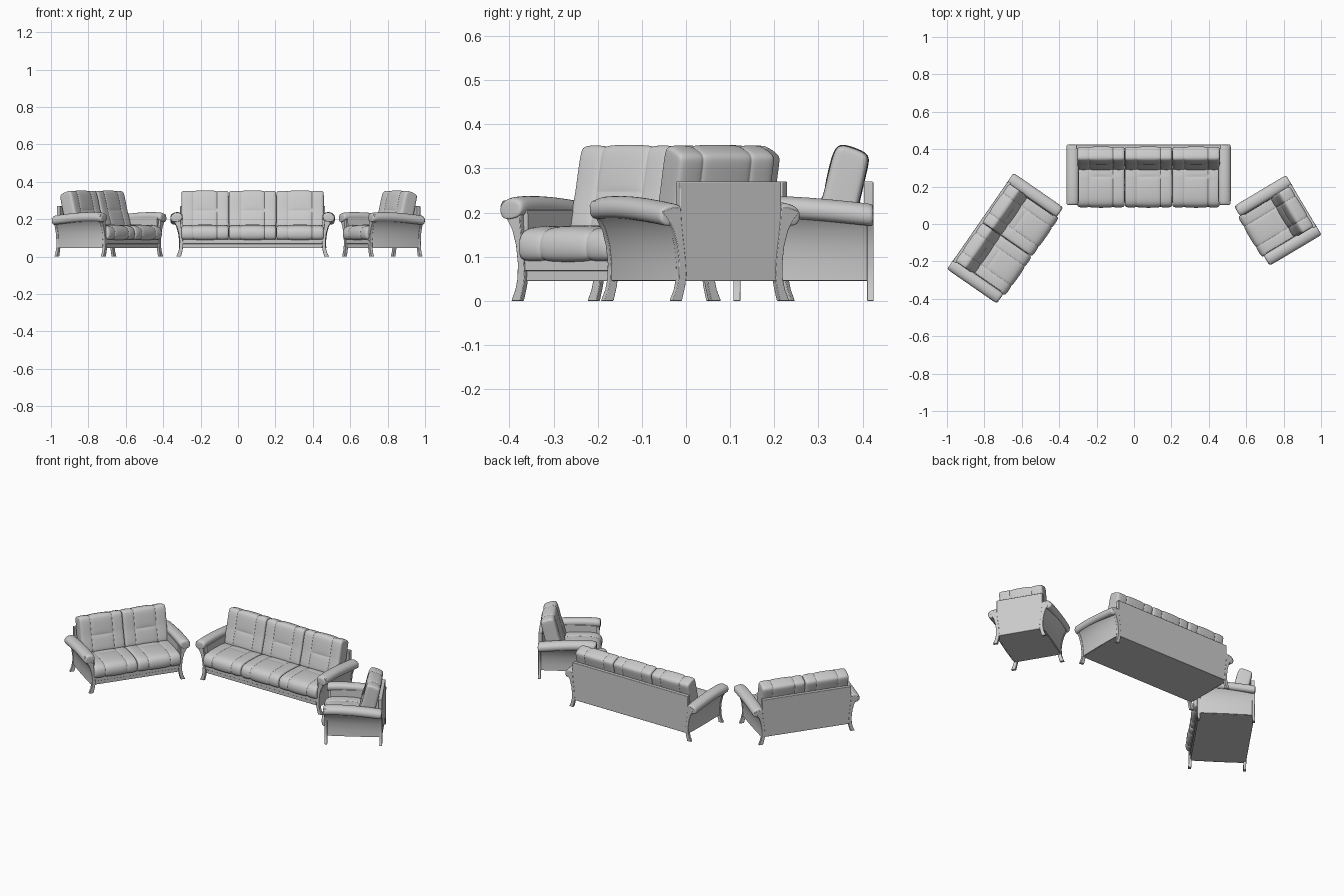
import bpy, bmesh
from math import radians
from mathutils import Vector

if "Cube" in bpy.data.objects:
    bpy.data.objects.remove(bpy.data.objects["Cube"])

SEAT_W = 0.254      # width of one seat
ARM_W = 0.057       # width of one arm


def loft(name, rings, place, subsurf=0, bevel=0.0):
    """Skin closed rings of 3D points, cap the ends, and place the object."""
    bm = bmesh.new()
    vs = [[bm.verts.new(p) for p in r] for r in rings]
    n = len(rings[0])
    for a, b in zip(vs, vs[1:]):
        for i in range(n):
            j = (i + 1) % n
            bm.faces.new((a[i], a[j], b[j], b[i]))
    bm.faces.new(vs[0])
    bm.faces.new(vs[-1])
    bmesh.ops.recalc_face_normals(bm, faces=bm.faces)
    me = bpy.data.meshes.new(name)
    bm.to_mesh(me)
    bm.free()
    ob = bpy.data.objects.new(name, me)
    bpy.context.collection.objects.link(ob)
    me.shade_smooth()
    if subsurf:
        m = ob.modifiers.new("Subdivision", 'SUBSURF')
        m.levels = m.render_levels = subsurf
    else:
        me.set_sharp_from_angle(angle=radians(35))
    if bevel:
        m = ob.modifiers.new("Bevel", 'BEVEL')
        m.width, m.segments, m.limit_method = bevel, 2, 'ANGLE'
    ob.location = (place[0], place[1], 0)
    ob.rotation_euler.z = radians(place[2])
    return ob


def box(name, x, y0, y1, z0, z1, place, bevel=0.002):
    ring = [(-x, z0), (x, z0), (x, z1), (-x, z1)]
    loft(name, [[(a, y, b) for a, b in ring] for y in (y0, y1)], place, 0, bevel)


def offset(profile, insets):
    """Pull each point of a closed counter-clockwise profile inwards."""
    out, n = [], len(profile)
    for i, p in enumerate(profile):
        t = (Vector(profile[(i + 1) % n]) - Vector(profile[i - 1])).normalized()
        out.append(Vector(p) + Vector((-t.y, t.x)) * insets[i])
    return out


# Side profiles (y, z), counter-clockwise; y = 0 is the back of the furniture
SEAT = [(-0.31, 0.088), (-0.22, 0.088), (-0.12, 0.09), (-0.09, 0.12), (-0.10, 0.158),
        (-0.165, 0.166), (-0.172, 0.167), (-0.179, 0.167), (-0.24, 0.170), (-0.295, 0.168),
        (-0.325, 0.158), (-0.337, 0.135), (-0.337, 0.11), (-0.329, 0.092)]
BACK = [(-0.13, 0.150), (-0.05, 0.150), (-0.034, 0.22), (-0.015, 0.30), (-0.010, 0.325),
        (-0.022, 0.337), (-0.05, 0.348), (-0.072, 0.354), (-0.087, 0.346), (-0.097, 0.315),
        (-0.111, 0.254), (-0.113, 0.247), (-0.115, 0.240), (-0.129, 0.195), (-0.138, 0.16)]
# Stations across a cushion: position and inset (piping edges and two stitched seams)
STATIONS = [(0, .016), (.008, .007), (.03, .002), (.08, 0), (.16, 0), (.235, .001),
            (.25, .005), (.265, .001), (.34, -.001), (.5, -.002)]
STATIONS += [(1 - u, d) for u, d in STATIONS[-2::-1]]


def cushion(name, profile, seam, x0, width, place):
    rings = []
    for u, d in STATIONS:
        ins = [d] * len(profile)
        if 0.25 <= u <= 0.75:
            ins[seam] = max(d, 0.004)
        rings.append([(x0 + u * width, p.x, p.y) for p in offset(profile, ins)])
    loft(name, rings, place, 2)


# Arm front outline (distance in from outer edge, z): outer curve up, inner curve down
POST_OUT = [(.030, 0), (.041, .025), (.047, .05), (.048, .085), (.043, .125),
            (.033, .16), (.018, .185), (.003, .202), (0, .215), (.006, .226)]
POST_IN = [(.03, .232), (.052, .228), (.056, .21), (.054, .18), (.058, .145),
           (.064, .10), (.067, .06), (.064, .035), (.055, 0)]
PAD = [(.010, .186), (-.002, .199), (-.003, .219), (.010, .234), (.034, .240),
       (.058, .234), (.066, .218), (.061, .195), (.035, .188)]


def arm(name, half, side, place):
    def ring(pts, y, dz=0.0):
        return [(side * (half - d), y, z + dz) for d, z in pts]
    # curved wooden posts that run down into the legs
    for tag, y0, y1 in (("front_post", -.318, -.302), ("back_post", -.015, 0)):
        pts = [(d, min(z, .207)) if tag == "back_post" else (d, z)
               for d, z in POST_OUT + POST_IN]
        if tag == "back_post":
            pts = POST_OUT[:8] + [(.03, .21), (.052, .21)] + POST_IN[3:]
        loft(f"{name}_{tag}", [ring(pts, y0), ring(pts, y1)], place, 0, .0015)
    # upholstered side panel, slightly bulged between the posts
    panel = [(.047, .046)] + POST_OUT[3:8] + [(.035, .21), (.066, .205), (.07, .046)]
    rings = []
    for y, b in ((-.304, .002), (-.29, -.001), (-.16, -.003), (-.03, -.001), (-.012, .002)):
        rings.append(ring([(d + b if i < 6 else d, z) for i, (d, z) in enumerate(panel)], y))
    loft(f"{name}_side_panel", rings, place)
    # padded arm rest, high at the front and falling to the back
    rings = []
    for y, dz, s in ((-.324, -.008, .72), (-.321, -.005, .9), (-.308, -.002, 1), (-.25, 0, 1),
                     (-.17, -.002, 1), (-.08, -.010, 1), (-.006, -.018, 1), (0, -.019, .93)):
        pts = [(.032 + (d - .032) * s, .213 + (z - .213) * s) for d, z in PAD]
        rings.append(ring(pts, y, dz))
    loft(f"{name}_arm_pad", rings, place, 2)


def settee(name, seats, place):
    inner = seats * SEAT_W / 2
    half = inner + ARM_W
    # base frame, front rail and back panel
    box(f"{name}_base", inner + .006, -.308, -.005, .045, .075, place)
    box(f"{name}_front_rail", inner + .002, -.314, -.02, .068, .092, place)
    box(f"{name}_back_panel", inner + .006, -.022, -.001, .045, .27, place)
    # seat and back cushions
    for i in range(seats):
        x0 = -inner + i * SEAT_W
        cushion(f"{name}_seat_cushion_{i + 1}", SEAT, 6, x0, SEAT_W, place)
        cushion(f"{name}_back_cushion_{i + 1}", BACK, 11, x0, SEAT_W, place)
    # arms
    for tag, side in (("left", -1), ("right", 1)):
        arm(f"{name}_{tag}", half, side, place)


# place = back centre x, back centre y, turn in degrees
settee("sofa", 3, (0.078, 0.425, 0))
settee("loveseat", 2, (-0.822, 0.016, 55.3))
settee("armchair", 1, (0.908, 0.102, -59.2))
